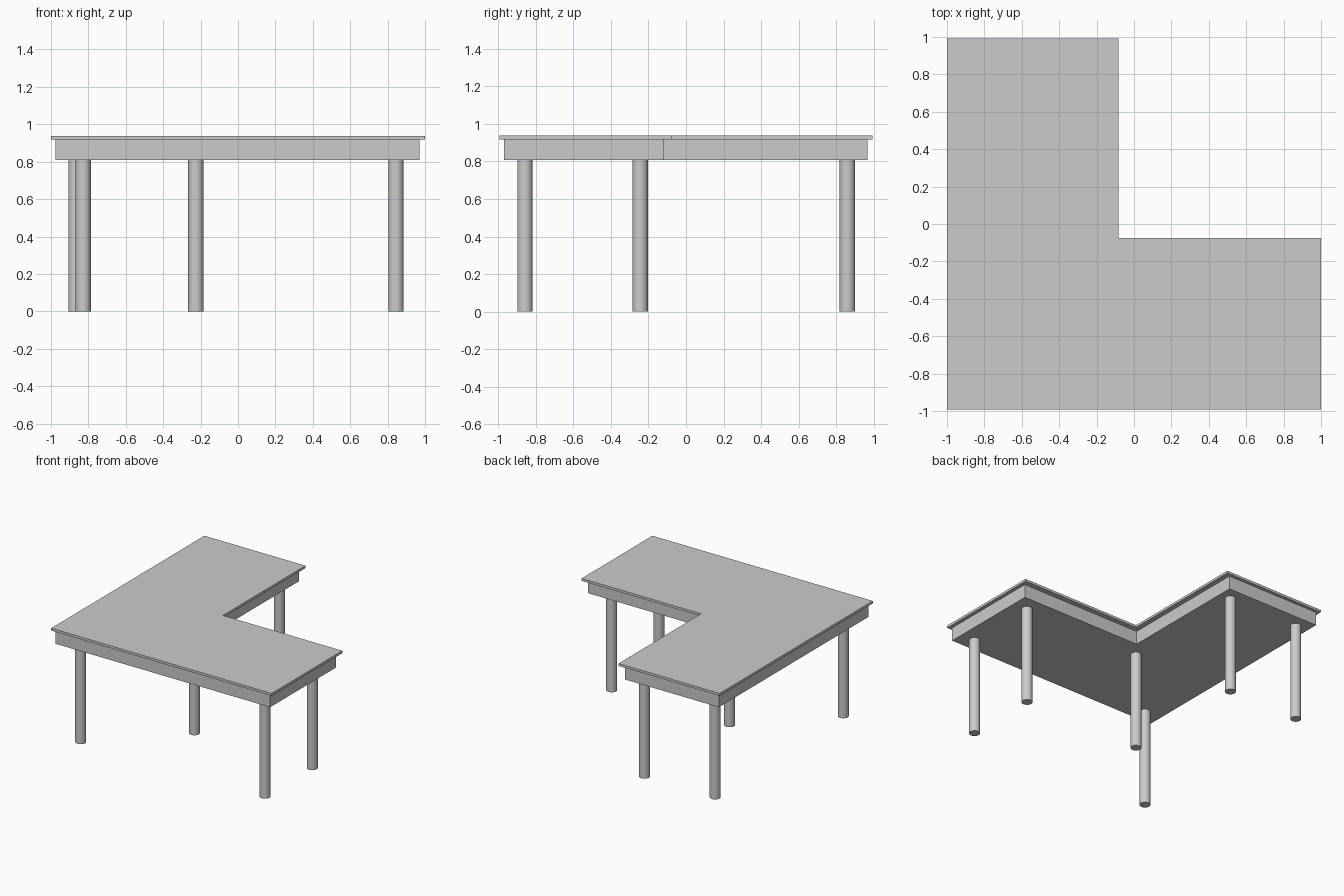
import bpy, bmesh

if "Cube" in bpy.data.objects:
    bpy.data.objects.remove(bpy.data.objects["Cube"])


def l_slab(name, x0, x1, y0, y1, xi, yi, z0, z1):
    """Extruded L shape; (xi, yi) is the inner corner."""
    bm = bmesh.new()
    outline = [(x0, y0), (x1, y0), (x1, yi), (xi, yi), (xi, y1), (x0, y1)]
    face = bm.faces.new([bm.verts.new((x, y, z0)) for x, y in outline])
    ext = bmesh.ops.extrude_face_region(bm, geom=[face])
    top = [v for v in ext["geom"] if isinstance(v, bmesh.types.BMVert)]
    bmesh.ops.translate(bm, verts=top, vec=(0, 0, z1 - z0))
    bmesh.ops.recalc_face_normals(bm, faces=bm.faces)
    mesh = bpy.data.meshes.new(name)
    bm.to_mesh(mesh)
    bm.free()
    obj = bpy.data.objects.new(name, mesh)
    bpy.context.collection.objects.link(obj)
    return obj


APRON_BOTTOM, APRON_TOP, TOP = 0.808, 0.918, 0.938

# Thin overhanging table top
l_slab("table_top", -1, 1, -0.9925, 0.9925, -0.083, -0.076, APRON_TOP, TOP)

# Solid apron body under the top
l_slab("apron", -0.975, 0.971, -0.97, 0.967, -0.125, -0.119, APRON_BOTTOM, APRON_TOP)

# Six round legs
legs = {
    "front_left_leg": (-0.827, -0.857),
    "front_right_leg": (0.845, -0.857),
    "side_arm_inner_leg": (0.845, -0.244),
    "inner_corner_leg": (-0.225, -0.244),
    "back_arm_inner_leg": (-0.225, 0.859),
    "back_left_leg": (-0.866, 0.859),
}
for name, (x, y) in legs.items():
    bpy.ops.mesh.primitive_cylinder_add(
        vertices=32, radius=0.041, depth=APRON_BOTTOM,
        location=(x, y, APRON_BOTTOM / 2))
    bpy.context.object.name = name
    bpy.ops.object.shade_smooth_by_angle()
